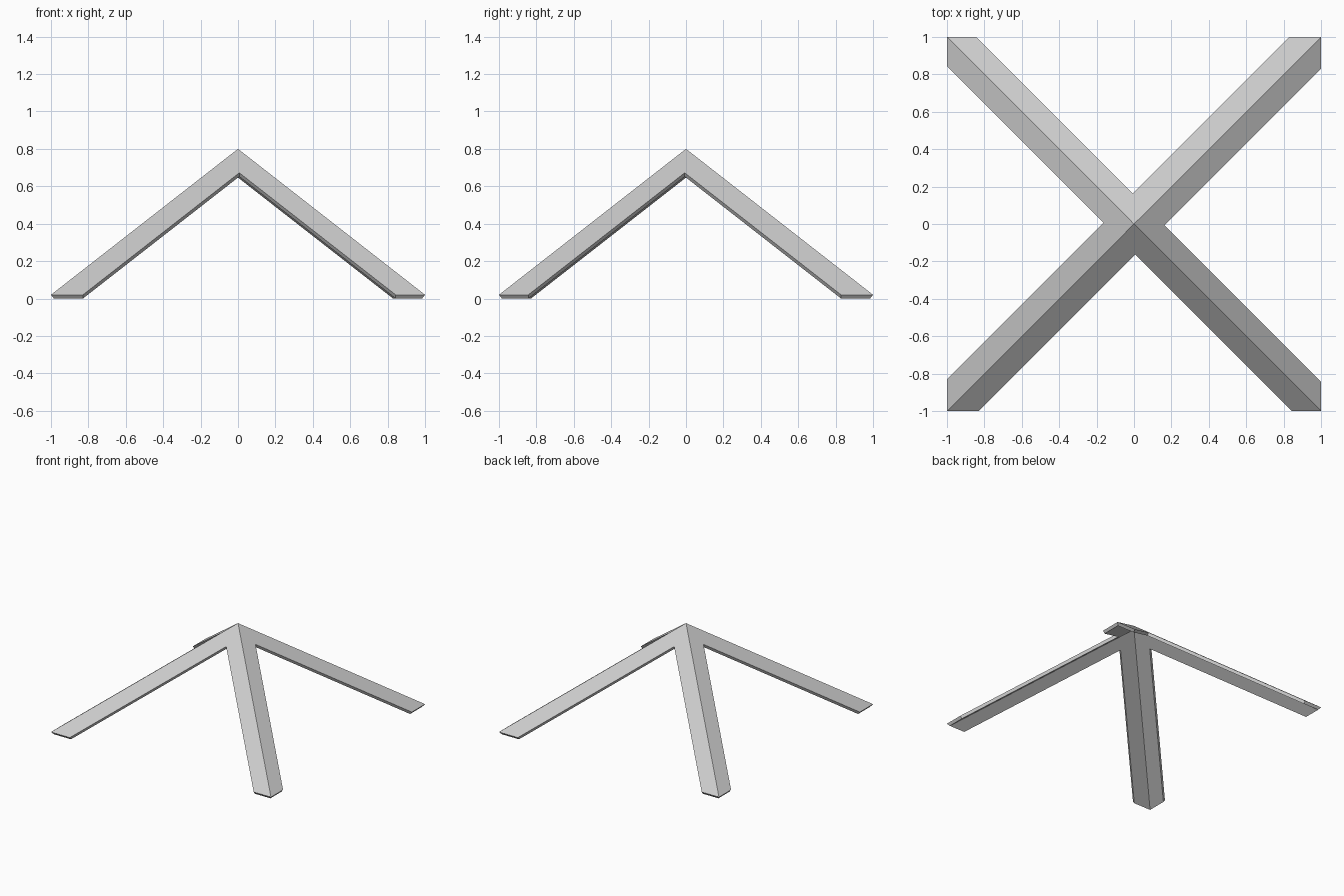
import bpy, bmesh, math
from mathutils import Matrix, Vector

if "Cube" in bpy.data.objects:
    bpy.data.objects.remove(bpy.data.objects["Cube"])

APEX, BASE = 0.80, 0.02            # outer apex height, outer foot height
RISE = APEX - BASE
OFF_Y = BASE * RISE                # inward shift of the plate's inner skin
OFF = Vector((0, OFF_Y, -BASE))    # outer skin -> inner skin, front side

bm = bmesh.new()


def face(points, rot):
    bm.faces.new([bm.verts.new(rot @ Vector(p)) for p in points])


# Four sloping sides, each an inverted V plate; neighbours fold into L-section legs
for k in range(4):
    rot = Matrix.Rotation(k * math.pi / 2, 3, 'Z')
    left, right = (0.829, 0.843) if k % 2 == 0 else (0.843, 0.829)
    nx, nd = (right - left) / 2, 1 - (left + right) / 2

    apex = Vector((0, 0, APEX))
    corner_l, corner_r = Vector((-1, -1, BASE)), Vector((1, -1, BASE))
    foot_l, foot_r = Vector((-left, -1, BASE)), Vector((right, -1, BASE))
    notch = Vector((nx, -nd, APEX - RISE * nd))

    outer = [corner_l, foot_l, notch, foot_r, corner_r, apex]
    inner = [corner_l + OFF + Vector((OFF_Y, 0, 0)), foot_l + OFF, notch + OFF,
             foot_r + OFF, corner_r + OFF - Vector((OFF_Y, 0, 0)),
             Vector((0, 0, APEX - BASE - RISE * OFF_Y))]

    # Outer and inner skins
    for a, b, c, d in ((0, 1, 2, 5), (5, 2, 3, 4)):
        face([outer[i] for i in (a, b, c, d)], rot)
        face([inner[i] for i in (d, c, b, a)], rot)
    # Foot and inner-edge rims
    for i in range(4):
        face([outer[i + 1], outer[i], inner[i], inner[i + 1]], rot)

bmesh.ops.remove_doubles(bm, verts=bm.verts, dist=1e-4)
bmesh.ops.recalc_face_normals(bm, faces=bm.faces)
mesh = bpy.data.meshes.new("pyramid_frame")
bm.to_mesh(mesh)
bm.free()
bpy.context.collection.objects.link(bpy.data.objects.new("pyramid_frame", mesh))
